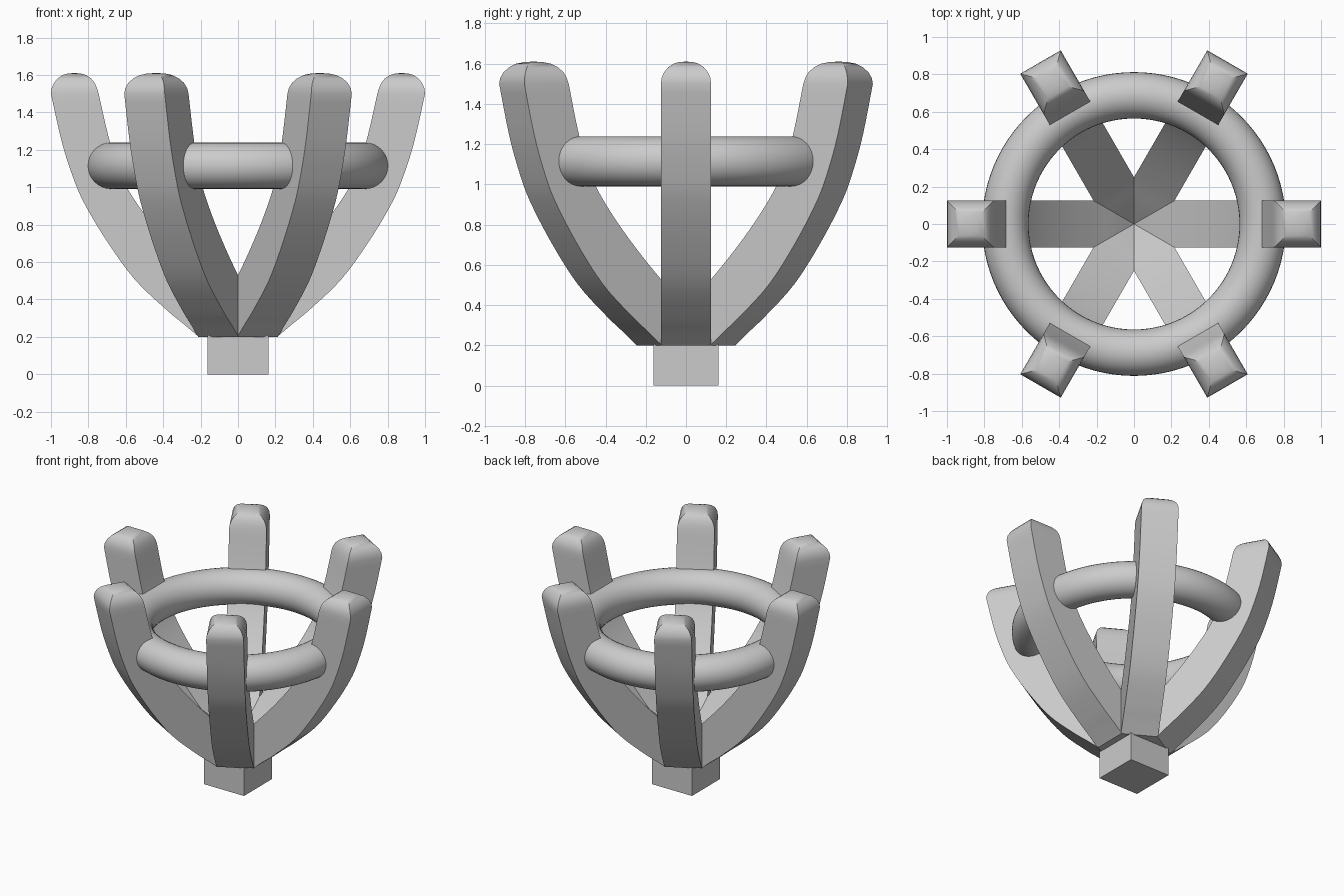
import bpy, bmesh, math
from mathutils import Matrix

if "Cube" in bpy.data.objects:
    bpy.data.objects.remove(bpy.data.objects["Cube"])

HALF = 0.125  # half width of a prong

# Prong side profile: (radius, height) pairs on the inner and outer curves
INNER = [(0, .31), (.10, .415), (.217, .53), (.365, .69), (.495, .85),
         (.595, 1.0), (.65, 1.13), (.695, 1.28), (.745, 1.5)]
OUTER = [(.21, .2), (.29, .268), (.385, .347), (.55, .505), (.70, .71),
         (.825, .92), (.888, 1.07), (.944, 1.25), (1.0, 1.5)]
# Rounded tip: (inset, height)
TIP = [(.004, 1.53), (.016, 1.558), (.036, 1.582), (.062, 1.6), (.09, 1.608), (.115, 1.61)]


def spline(pts, steps=4):
    """Catmull-Rom curve through the points."""
    out = []
    for i in range(len(pts) - 1):
        a, b, c, d = (pts[max(0, min(len(pts) - 1, i + k))] for k in (-1, 0, 1, 2))
        for s in range(steps):
            t = s / steps
            out.append(tuple(.5 * (2 * q + (r - p) * t + (2 * p - 5 * q + 4 * r - w) * t * t
                                   + (3 * q - p - 3 * r + w) * t ** 3)
                             for p, q, r, w in zip(a, b, c, d)))
    return out + [pts[-1]]


def smooth(obj, angle):
    bpy.ops.object.select_all(action='DESELECT')
    obj.select_set(True)
    bpy.context.view_layer.objects.active = obj
    bpy.ops.object.shade_smooth_by_angle(angle=math.radians(angle))


def make_prong(name, angle):
    # Square sections: foot, curved shaft, then shrinking tip sections
    sections = [((0, .2), (.21, .2), HALF)]
    inner, outer = spline(INNER), spline(OUTER)
    outer[0] = (.2105, .2005)
    sections += [(i, o, HALF) for i, o in zip(inner, outer)]
    sections += [((.75 + d, z), (1.0 - d, z), HALF - d) for d, z in TIP]
    bm = bmesh.new()
    rings = [[bm.verts.new(v) for v in ((i[0], -h, i[1]), (o[0], -h, o[1]),
                                        (o[0], h, o[1]), (i[0], h, i[1]))]
             for i, o, h in sections]
    for a, b in zip(rings, rings[1:]):
        for k in range(4):
            n = (k + 1) % 4
            bm.faces.new((a[k], a[n], b[n], b[k]))
    bm.faces.new(rings[0][::-1])
    bm.faces.new(rings[-1])
    bmesh.ops.recalc_face_normals(bm, faces=bm.faces)
    bm.transform(Matrix.Rotation(angle, 4, 'Z'))
    mesh = bpy.data.meshes.new(name)
    bm.to_mesh(mesh)
    bm.free()
    obj = bpy.data.objects.new(name, mesh)
    bpy.context.collection.objects.link(obj)
    smooth(obj, 35)


# Six curved prongs
for n in range(6):
    make_prong(f"prong_{n + 1}", n * math.pi / 3)

# Round support ring
bpy.ops.mesh.primitive_torus_add(location=(0, 0, 1.115), major_radius=.688, minor_radius=.124,
                                 major_segments=96, minor_segments=32)
ring = bpy.context.object
ring.name = "support_ring"
smooth(ring, 60)

# Square peg at the bottom
bpy.ops.mesh.primitive_cube_add(size=1, location=(0, 0, .105))
peg = bpy.context.object
peg.name = "base_peg"
peg.scale = (.325, .325, .21)
